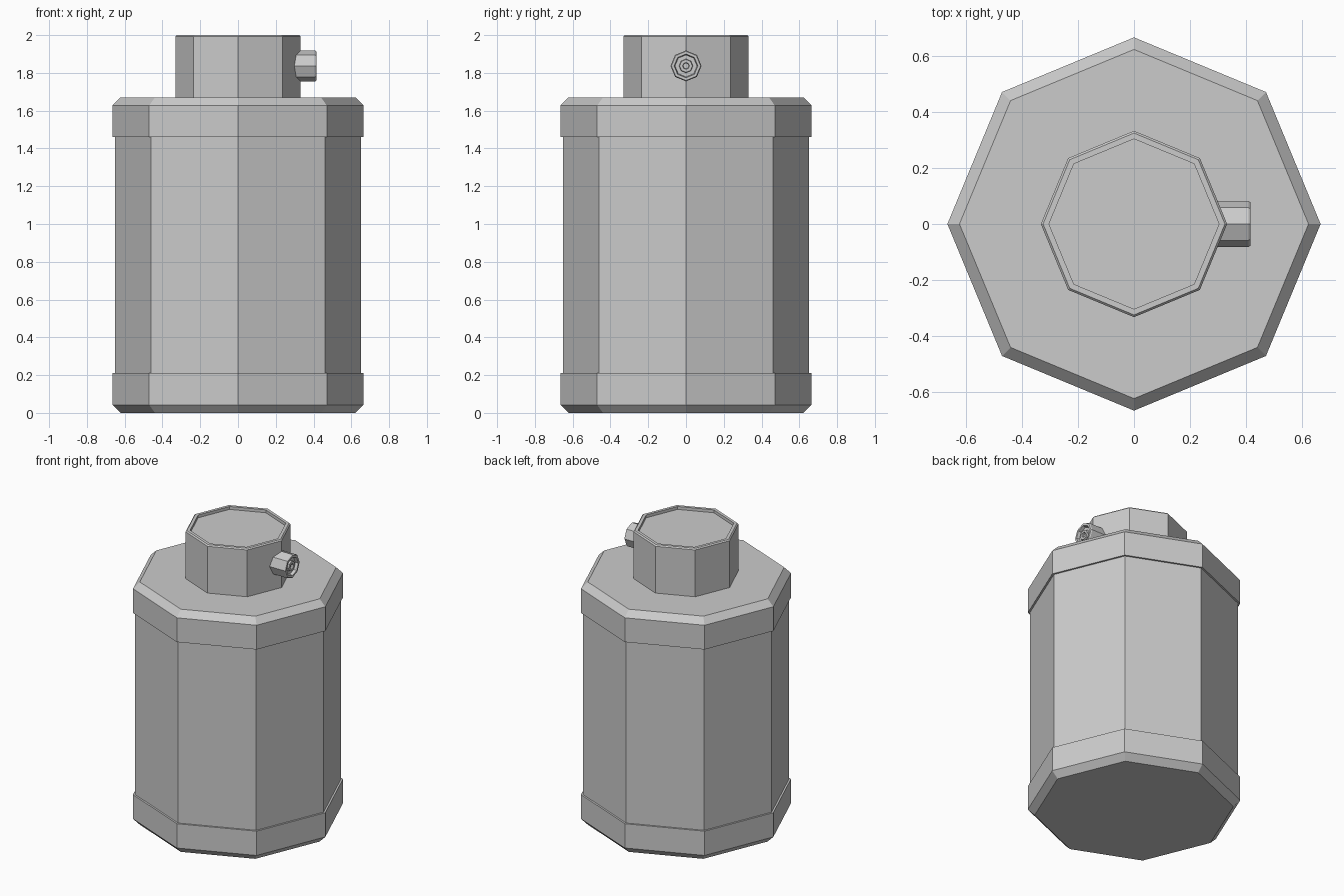
import bpy, bmesh, math
from mathutils import Matrix

if "Cube" in bpy.data.objects:
    bpy.data.objects.remove(bpy.data.objects["Cube"])

SIDES = 8


def lathe(name, profile, matrix=Matrix()):
    """Revolve an open (radius, height) profile into an octagonal solid, capping both ends."""
    bm = bmesh.new()
    rings = []
    for r, h in profile:
        rings.append([bm.verts.new((r * math.cos(math.tau * i / SIDES),
                                    r * math.sin(math.tau * i / SIDES), h))
                      for i in range(SIDES)])
    for a, b in zip(rings, rings[1:]):
        for i in range(SIDES):
            j = (i + 1) % SIDES
            bm.faces.new((a[i], a[j], b[j], b[i]))
    bm.faces.new(rings[0][::-1])
    bm.faces.new(rings[-1])
    bm.transform(matrix)
    bmesh.ops.recalc_face_normals(bm, faces=bm.faces)
    mesh = bpy.data.meshes.new(name)
    bm.to_mesh(mesh)
    bm.free()
    obj = bpy.data.objects.new(name, mesh)
    bpy.context.collection.objects.link(obj)
    return obj


# Canister body with raised, chamfered bands at both ends
lathe("canister_body", [
    (0.622, 0), (0.665, 0.043), (0.665, 0.21), (0.652, 0.21),
    (0.652, 1.46), (0.665, 1.46), (0.665, 1.627), (0.622, 1.67)])

# Neck cap with a thin rim around a shallow recessed top
lathe("neck_cap", [
    (0.332, 1.66), (0.332, 1.992), (0.324, 2.0), (0.303, 2.0), (0.303, 1.98)])

# Side nozzle with a recessed face and a small central pin
lathe("side_nozzle", [
    (0.082, 0.25), (0.082, 0.408), (0.077, 0.415), (0.063, 0.415),
    (0.058, 0.395), (0.037, 0.395), (0.034, 0.41), (0.018, 0.41), (0.015, 0.395)],
    Matrix.Translation((0, 0, 1.837)) @ Matrix.Rotation(math.radians(90), 4, 'Y'))
